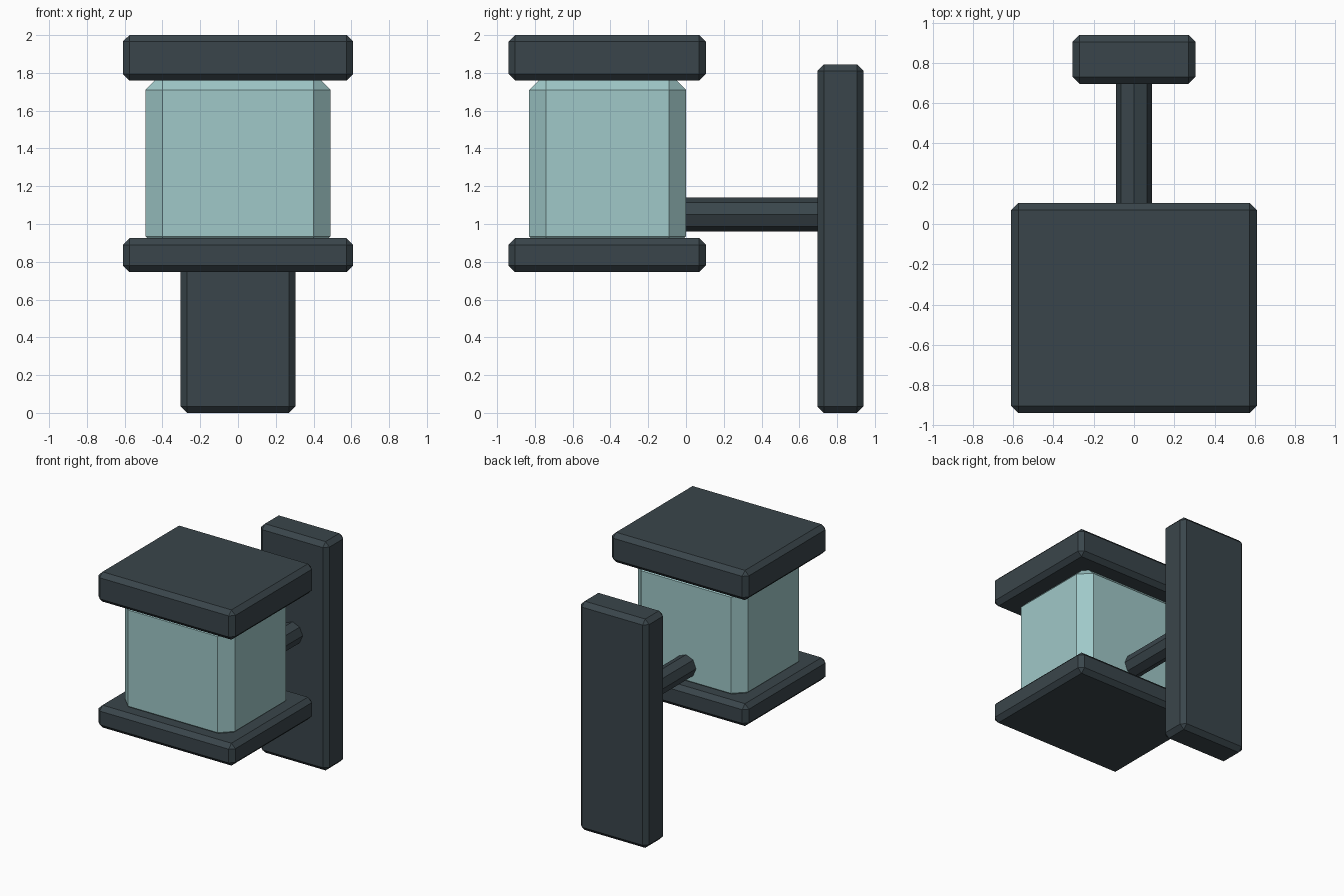
import bpy
import math
from mathutils import Vector

cube = bpy.data.objects.get("Cube")
if cube:
    bpy.data.objects.remove(cube, do_unlink=True)


def make_material(name, rgb):
    mat = bpy.data.materials.new(name)
    mat.use_nodes = True
    mat.diffuse_color = (*rgb, 1)
    mat.node_tree.nodes["Principled BSDF"].inputs["Base Color"].default_value = (*rgb, 1)
    return mat


dark_metal = make_material("dark slate metal", (0.042, 0.060, 0.070))
glass = make_material("pale teal glass", (0.35, 0.58, 0.58))


def chamfered_box(name, low, high, chamfer, mat):
    """Box between two corners with flat chamfers on every edge."""
    low, high = Vector(low), Vector(high)
    bpy.ops.mesh.primitive_cube_add(size=1, location=(low + high) / 2)
    obj = bpy.context.object
    obj.name = name
    obj.scale = high - low
    bpy.ops.object.transform_apply(location=False, rotation=False, scale=True)
    bevel = obj.modifiers.new("chamfer", "BEVEL")
    bevel.width = chamfer
    bevel.segments = 1
    obj.data.materials.append(mat)
    return obj


# Lantern head: lid, pane block and tray
chamfered_box("lantern_lid", (-0.61, -0.94, 1.76), (0.61, 0.105, 2.0), 0.035, dark_metal)
chamfered_box("lantern_glass", (-0.49, -0.83, 0.845), (0.49, 0.0, 1.80), 0.09, glass)
chamfered_box("lantern_tray", (-0.61, -0.94, 0.745), (0.61, 0.105, 0.925), 0.035, dark_metal)

# Wall plate
chamfered_box("wall_plate", (-0.305, 0.695, 0), (0.305, 0.94, 1.845), 0.035, dark_metal)

# Octagonal arm joining the plate to the lantern
arm_start, arm_end = -0.03, 0.75
bpy.ops.mesh.primitive_cylinder_add(
    vertices=8, radius=0.09, depth=arm_end - arm_start,
    location=(0, (arm_start + arm_end) / 2, 1.05), rotation=(math.pi / 2, 0, 0))
arm = bpy.context.object
arm.name = "support_arm"
arm.data.materials.append(dark_metal)
